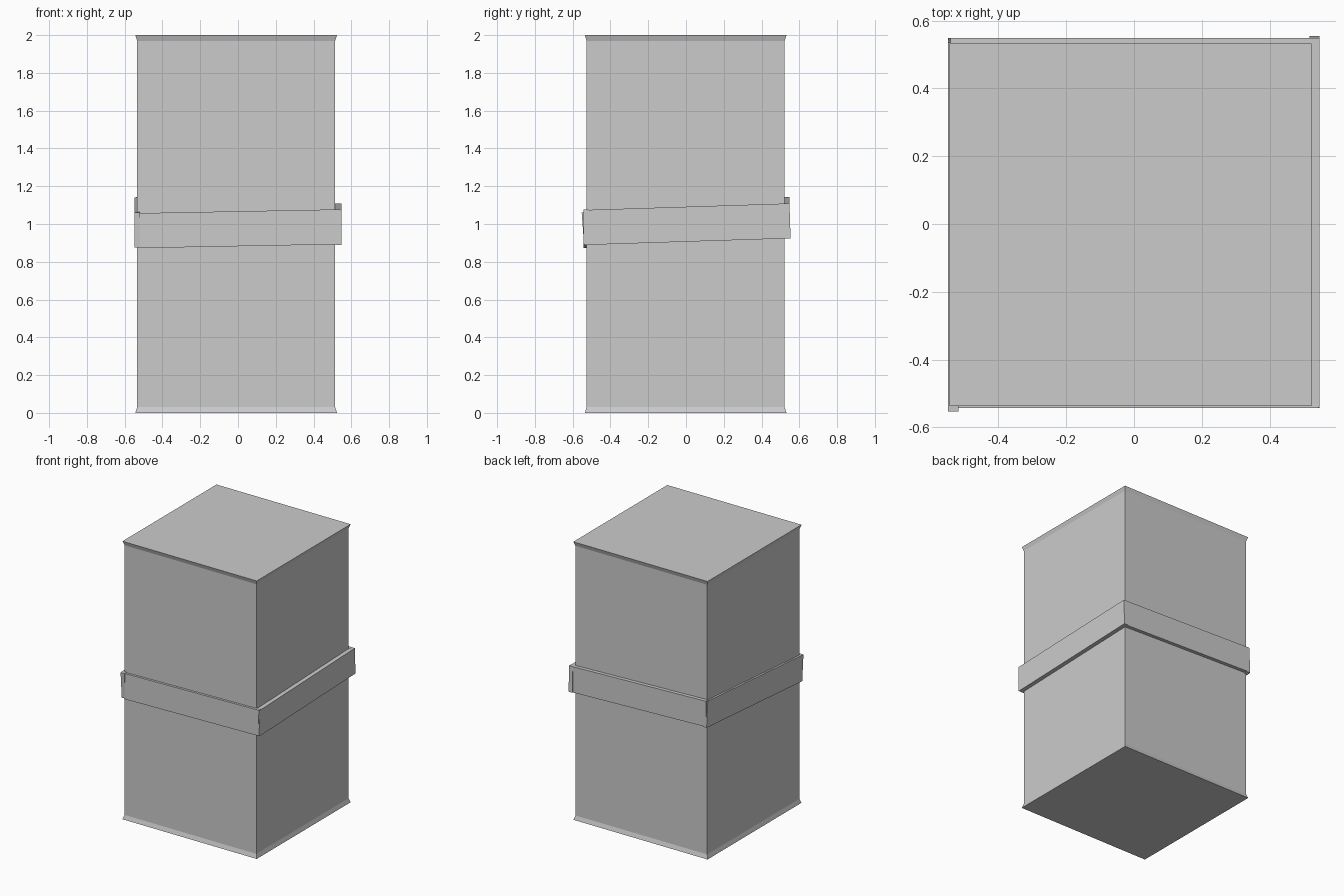
import bpy, bmesh, math
from mathutils import Matrix, Vector

if "Cube" in bpy.data.objects:
    bpy.data.objects.remove(bpy.data.objects["Cube"])


def finish(name, bm):
    bmesh.ops.recalc_face_normals(bm, faces=bm.faces)
    mesh = bpy.data.meshes.new(name)
    bm.to_mesh(mesh)
    bm.free()
    obj = bpy.data.objects.new(name, mesh)
    bpy.context.collection.objects.link(obj)
    return obj


# Square pillar with slightly flared top and bottom rims
bm = bmesh.new()
cx, cy = -0.01, -0.002
rings = []
for z, h in ((0, 0.534), (0.03, 0.524), (1.97, 0.524), (2, 0.534)):
    rings.append([bm.verts.new((cx + sx * h, cy + sy * h, z))
                  for sx, sy in ((-1, -1), (1, -1), (1, 1), (-1, 1))])
for low, high in zip(rings, rings[1:]):
    for i in range(4):
        j = (i + 1) % 4
        bm.faces.new((low[i], low[j], high[j], high[i]))
bm.faces.new(rings[0])
bm.faces.new(rings[-1])
finish("pillar", bm)


# Thin strap board: centre, length, thickness, height, running axis, tilt
def strap(name, centre, length, thick, height, axis, rise):
    bm = bmesh.new()
    tilt = math.atan2(rise, length)
    if axis == 'X':
        size, rot = (length, thick, height), Matrix.Rotation(-tilt, 4, 'Y')
    else:
        size, rot = (thick, length, height), Matrix.Rotation(tilt, 4, 'X')
    bmesh.ops.create_cube(bm, size=1, matrix=Matrix.Translation(Vector(centre))
                          @ rot @ Matrix.Diagonal((*size, 1)))
    finish(name, bm)


# Four tilted boards climbing around the pillar and dropping on the left side
strap("strap_front", (0.0125, -0.53, 0.975), 1.065, 0.025, 0.185, 'X', 0.02)
strap("strap_right", (0.532, 0.006, 0.999), 1.09, 0.03, 0.185, 'Y', 0.035)
strap("strap_back", (-0.012, 0.533, 1.034), 1.065, 0.03, 0.185, 'X', -0.035)
strap("strap_left", (-0.533, -0.002, 1.008), 1.09, 0.03, 0.187, 'Y', 0.08)
